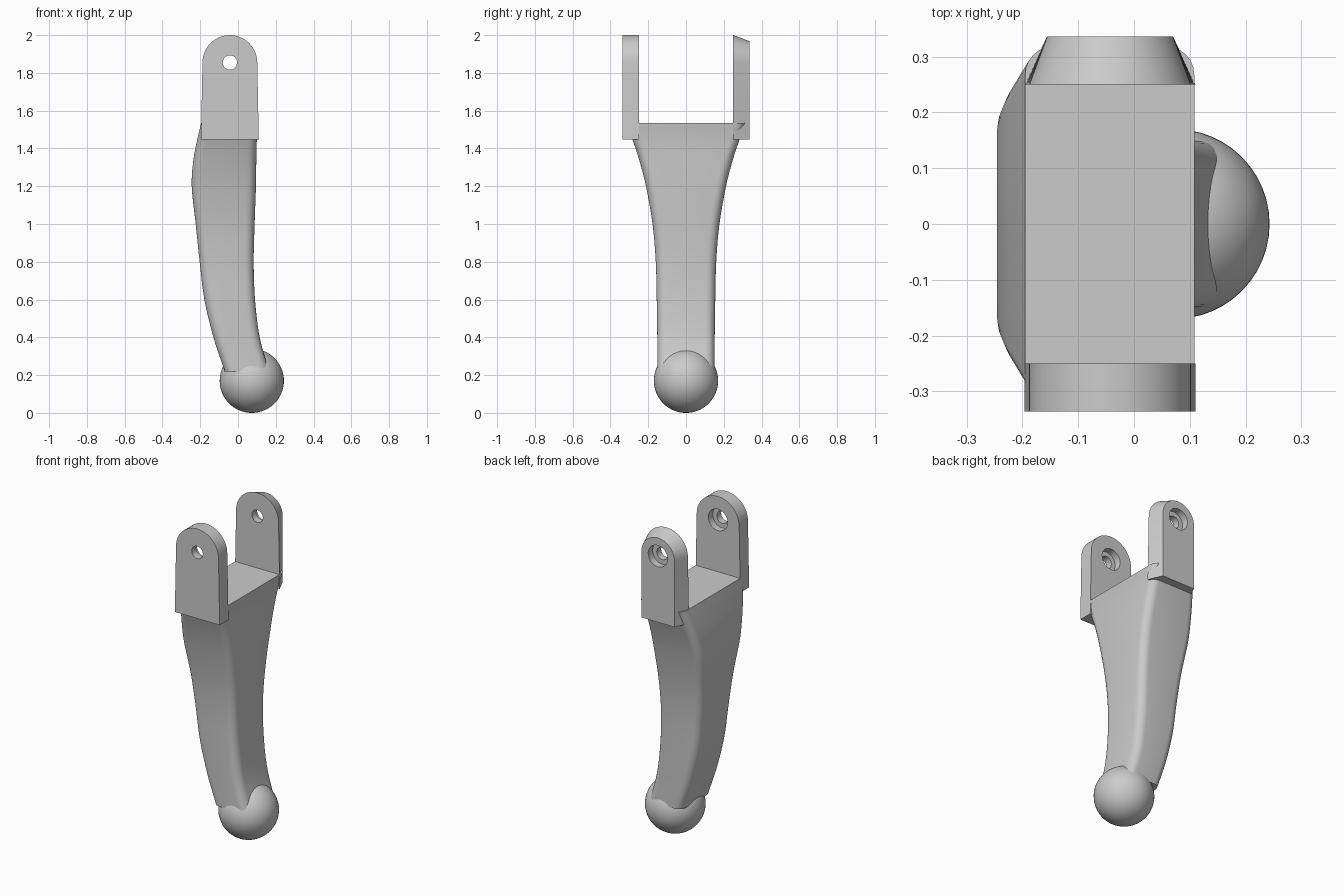
import bpy, bmesh
from math import pi, sin, cos, atan2, radians
from mathutils import Vector

cube = bpy.data.objects.get("Cube")
if cube:
    bpy.data.objects.remove(cube)

grey = bpy.data.materials.new("plain grey")
grey.use_nodes = True
COLOUR = (0.6, 0.6, 0.6, 1)
grey.diffuse_color = COLOUR
grey.node_tree.nodes["Principled BSDF"].inputs["Base Color"].default_value = COLOUR


def finish(name, bm, angle=30):
    bmesh.ops.recalc_face_normals(bm, faces=bm.faces)
    mesh = bpy.data.meshes.new(name)
    bm.to_mesh(mesh)
    bm.free()
    mesh.materials.append(grey)
    obj = bpy.data.objects.new(name, mesh)
    bpy.context.collection.objects.link(obj)
    bpy.ops.object.select_all(action='DESELECT')
    obj.select_set(True)
    bpy.context.view_layer.objects.active = obj
    bpy.ops.object.shade_smooth_by_angle(angle=radians(angle))
    return obj


def loft(name, rings, closed=False):
    """Skin equal rings; closed joins the last ring to the first, otherwise cap."""
    bm = bmesh.new()
    loops = [[bm.verts.new(p) for p in ring] for ring in rings]
    pairs = list(zip(loops, loops[1:]))
    if closed:
        pairs.append((loops[-1], loops[0]))
    else:
        bm.faces.new(loops[0])
        bm.faces.new(loops[-1])
    n = len(loops[0])
    for a, b in pairs:
        for i in range(n):
            j = (i + 1) % n
            bm.faces.new((a[i], a[j], b[j], b[i]))
    return finish(name, bm)


# Arm: height, -x edge, +x edge, half depth
STATIONS = [Vector(s) for s in (
    (0.22, -0.07, 0.165, 0.15), (0.4, -0.13, 0.115, 0.152),
    (0.6, -0.178, 0.09, 0.155), (0.8, -0.203, 0.083, 0.16),
    (1.0, -0.224, 0.088, 0.177), (1.2, -0.245, 0.095, 0.212),
    (1.34, -0.236, 0.097, 0.248), (1.45, -0.215, 0.1, 0.285),
    (1.535, -0.195, 0.108, 0.318))]


def smooth_path(pts, steps=5):
    """Pass a smooth curve through the stations."""
    out = []
    for i in range(len(pts) - 1):
        p1, p2 = pts[i], pts[i + 1]
        p0 = pts[i - 1] if i else 2 * p1 - p2
        p3 = pts[i + 2] if i + 2 < len(pts) else 2 * p2 - p1
        for k in range(steps):
            t = k / steps
            out.append(p1 + (p2 - p0) * (t / 2)
                       + (2 * p0 - 5 * p1 + 4 * p2 - p3) * (t * t / 2)
                       + (3 * p1 - p0 - 3 * p2 + p3) * (t ** 3 / 2))
    return out + [pts[-1]]


def section(z, x0, x1, half, r=0.05, seg=6):
    """Rectangle with rounded corners at height z."""
    corners = ((x1 - r, half - r), (x0 + r, half - r),
               (x0 + r, r - half), (x1 - r, r - half))
    return [(cx + r * cos(a), cy + r * sin(a), z)
            for q, (cx, cy) in enumerate(corners)
            for a in [(q + k / seg) * pi / 2 for k in range(seg + 1)]]


loft("arm", [section(*s) for s in smooth_path(STATIONS)])

# Ball at the foot of the arm
bm = bmesh.new()
bmesh.ops.create_uvsphere(bm, u_segments=48, v_segments=32, radius=0.17)
bmesh.ops.translate(bm, verts=bm.verts, vec=(0.073, 0, 0.17))
finish("ball_end", bm)

# Lugs: round-topped plates with a stepped pin hole
PIN_X, PIN_Z, FOOT_Z = -0.043, 1.855, 1.447


def lug_outline(radius, foot):
    """Points around the plate, relative to the pin."""
    drop = FOOT_Z - PIN_Z
    pts = [(radius * cos(pi * k / 28), radius * sin(pi * k / 28)) for k in range(29)]
    left = [(-radius + (radius - foot) * k / 6, drop * k / 6) for k in range(1, 7)]
    base = [(-foot + 2 * foot * k / 6, drop) for k in range(1, 6)]
    right = [(-x, z) for x, z in reversed(left)]
    return pts + left + base + right


def lug(name, y_out, y_in, back_radius, back_foot):
    """Plate from y_out (front) to y_in (back); the wide bore is at the back."""
    front, back = lug_outline(0.145, 0.153), lug_outline(back_radius, back_foot)
    angles = [atan2(z, x) for x, z in front]

    def place(pts, y):
        return [(PIN_X + x, y, PIN_Z + z) for x, z in pts]

    def circle(r, y):
        return place([(r * cos(a), r * sin(a)) for a in angles], y)

    step = (y_out + y_in) / 2
    loft(name, [place(front, y_out), place(back, y_in), circle(0.066, y_in),
                circle(0.066, step), circle(0.038, step), circle(0.038, y_out)],
         closed=True)


lug("front_lug", -0.336, -0.25, 0.145, 0.153)
lug("back_lug", 0.25, 0.336, 0.113, 0.113)
